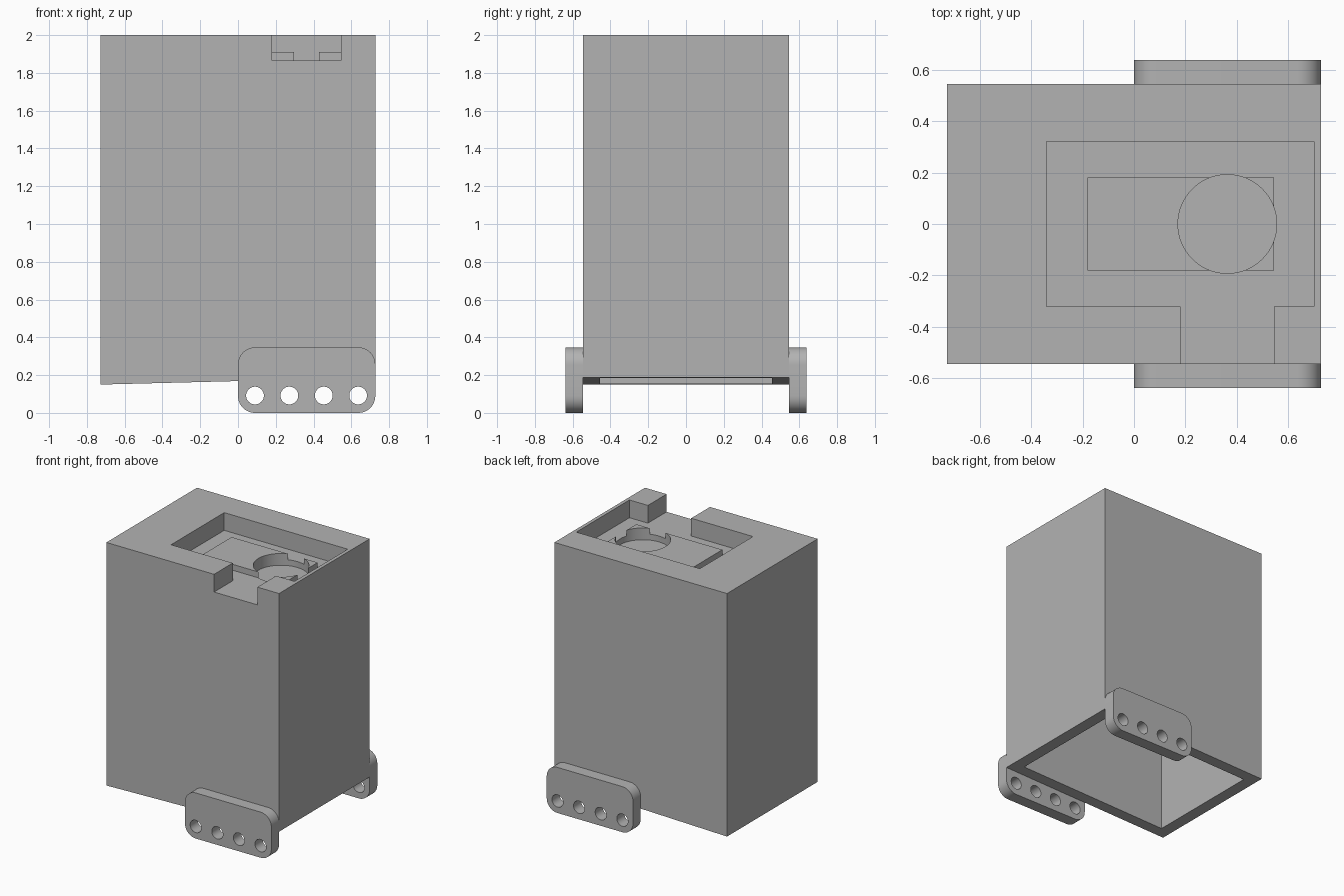
import bpy, bmesh, math
from mathutils import Vector

cube = bpy.data.objects.get("Cube")
if cube:
    bpy.data.objects.remove(cube, do_unlink=True)

grey = bpy.data.materials.new("plain grey")
grey.use_nodes = True
COLOUR = (0.45, 0.45, 0.45, 1)
grey.diffuse_color = COLOUR
grey.node_tree.nodes["Principled BSDF"].inputs["Base Color"].default_value = COLOUR


def prism(name, outline, start, sweep):
    """Extrude a closed outline of 3D points by a sweep vector."""
    bm = bmesh.new()
    face = bm.faces.new([bm.verts.new(Vector(p) + Vector(start)) for p in outline])
    new = bmesh.ops.extrude_face_region(bm, geom=[face])["geom"]
    bmesh.ops.translate(bm, vec=sweep, verts=[v for v in new if isinstance(v, bmesh.types.BMVert)])
    bmesh.ops.recalc_face_normals(bm, faces=bm.faces)
    mesh = bpy.data.meshes.new(name)
    bm.to_mesh(mesh)
    bm.free()
    mesh.materials.append(grey)
    obj = bpy.data.objects.new(name, mesh)
    bpy.context.collection.objects.link(obj)
    return obj


def flat_prism(name, points, bottom, top):
    return prism(name, [(x, y, 0) for x, y in points], (0, 0, bottom), (0, 0, top - bottom))


def side_prism(name, points, front, back):
    return prism(name, [(x, 0, z) for x, z in points], (0, front, 0), (0, back - front, 0))


def rectangle(x0, x1, y0, y1):
    return [(x0, y0), (x1, y0), (x1, y1), (x0, y1)]


def circle(x, y, r, n):
    return [(x + r * math.cos(math.tau * i / n), y + r * math.sin(math.tau * i / n)) for i in range(n)]


def rounded(x0, x1, z0, z1, r, steps=10):
    pts = []
    corners = [(x1 - r, z1 - r), (x0 + r, z1 - r), (x0 + r, z0 + r), (x1 - r, z0 + r)]
    for q, (cx, cz) in enumerate(corners):
        for i in range(steps + 1):
            a = math.pi / 2 * (q + i / steps)
            pts.append((cx + r * math.cos(a), cz + r * math.sin(a)))
    return pts


def cut(obj, cutter):
    cutter.hide_render = True
    mod = obj.modifiers.new("cut", "BOOLEAN")
    mod.operation, mod.solver, mod.object = "DIFFERENCE", "EXACT", cutter
    select(obj)
    bpy.ops.object.modifier_apply(modifier=mod.name)


def select(obj):
    bpy.ops.object.select_all(action="DESELECT")
    obj.select_set(True)
    bpy.context.view_layer.objects.active = obj


W, D, WALL = 0.727, 0.545, 0.09
FLOOR, STEP = 1.865, 1.91

# Hollow body with a sloping open bottom
body = side_prism("body", [(-W, 0.15), (W, 0.187), (W, 2), (-W, 2)], -D, D)
inside = flat_prism("inside_cutter", rectangle(-W + WALL, W - WALL, -D + WALL, D - WALL), 0, 1.73)

# Top recess with a slot running out through the front
recess = flat_prism("recess_cutter", [
    (-0.34, -0.32), (0.18, -0.32), (0.18, -0.7), (0.545, -0.7),
    (0.545, -0.32), (0.70, -0.32), (0.70, 0.32), (-0.34, 0.32)], FLOOR, 2.2)

# Raised plate and the round socket through it
plate = flat_prism("raised_plate", rectangle(-0.18, 0.545, -0.18, 0.18), FLOOR, STEP)
socket = flat_prism("socket_cutter", circle(0.363, 0, 0.192, 64), 1.82, 2.2)

for cutter in (inside, recess, socket):
    cut(body, cutter)
cut(plate, socket)
cutters = [inside, recess, socket]
parts = [body, plate]

# Mounting lugs with four holes each
holes = [side_prism("hole_cutter", circle(0.09 + 0.182 * i, 0.092, 0.047, 32), -1, 1) for i in range(4)]
for name, side in (("front_lug", -1), ("back_lug", 1)):
    lug = side_prism(name, rounded(0, W, 0, 0.347, 0.09), side * D, side * 0.637)
    for hole in holes:
        cut(lug, hole)
    parts.append(lug)
cutters += holes

for cutter in cutters:
    bpy.data.objects.remove(cutter, do_unlink=True)
for part in parts:
    select(part)
    bpy.ops.object.shade_smooth_by_angle(angle=math.radians(30))
